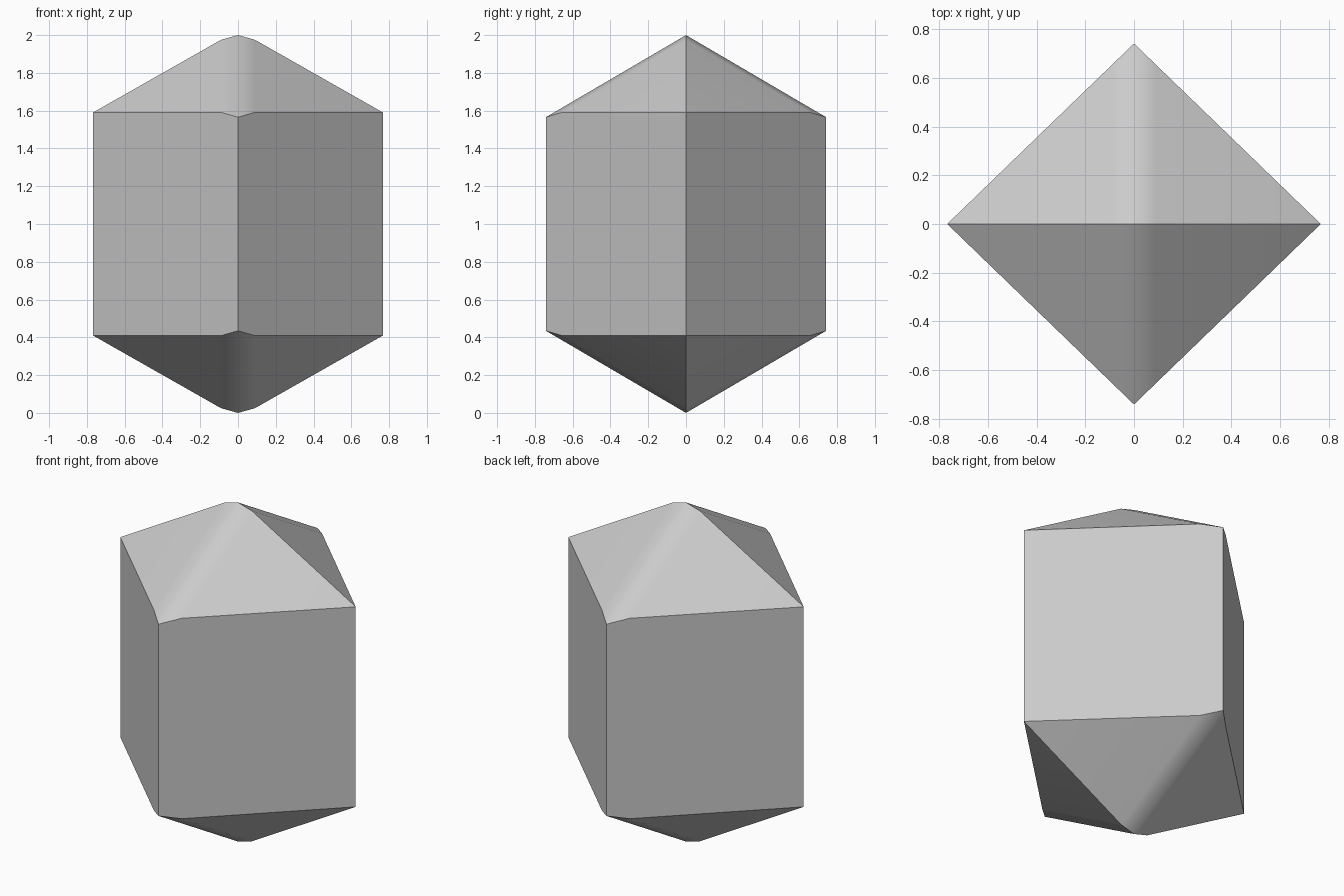
import bpy, bmesh, math
from mathutils import Matrix, Vector

default = bpy.data.objects.get("Cube")
if default:
    bpy.data.objects.remove(default, do_unlink=True)

HALF_X, HALF_Y = 0.768, 0.742   # diamond plan
RIDGE_X = 0.09                  # half width of the softened ridge
SLOPE_Y = 0.586                 # roof fall towards front and back


def roof_point(x, y):
    """Point on the roof: a bent profile along x, falling evenly along y."""
    if x <= RIDGE_X:
        profile = 1 - 0.025 * x / RIDGE_X
    else:
        profile = 0.975 - 0.385 * (x - RIDGE_X) / (HALF_X - RIDGE_X)
    return Vector((x, y, profile - SLOPE_Y * y))


# One eighth of the solid: roof pieces and half-height walls
apex, ridge, side = (roof_point(x, 0) for x in (0, RIDGE_X, HALF_X))
eave = roof_point(RIDGE_X, HALF_Y * (1 - RIDGE_X / HALF_X))
front = roof_point(0, HALF_Y)
side_mid, front_mid = (Vector((p.x, p.y, 0)) for p in (side, front))

bm = bmesh.new()
for face in ((apex, ridge, eave, front), (ridge, side, eave),
             (side, side_mid, front_mid, front, eave)):
    bm.faces.new([bm.verts.new(p) for p in face])
bmesh.ops.remove_doubles(bm, verts=bm.verts, dist=0.0001)

# Mirror the eighth across all three planes
for axis in "XYZ":
    bmesh.ops.mirror(bm, geom=bm.verts[:] + bm.edges[:] + bm.faces[:],
                     matrix=Matrix.Identity(4), merge_dist=0.0001, axis=axis)
bmesh.ops.remove_doubles(bm, verts=bm.verts, dist=0.0001)
bmesh.ops.dissolve_limit(bm, angle_limit=math.radians(1),
                         verts=bm.verts, edges=bm.edges)
bmesh.ops.recalc_face_normals(bm, faces=bm.faces)
bmesh.ops.translate(bm, verts=bm.verts, vec=(0, 0, 1))

mesh = bpy.data.meshes.new("crystal_body")
bm.to_mesh(mesh)
bm.free()
body = bpy.data.objects.new("crystal_body", mesh)
bpy.context.collection.objects.link(body)

# Plain grey
grey = bpy.data.materials.new("light_grey")
grey.use_nodes = True
grey.diffuse_color = (0.6, 0.6, 0.6, 1)
grey.node_tree.nodes["Principled BSDF"].inputs["Base Color"].default_value = (0.6, 0.6, 0.6, 1)
mesh.materials.append(grey)

# Soft ridge, crisp eaves and corners
bpy.context.view_layer.objects.active = body
body.select_set(True)
bpy.ops.object.shade_smooth_by_angle(angle=math.radians(40))
weighted = body.modifiers.new("weighted_normals", 'WEIGHTED_NORMAL')
weighted.keep_sharp = True
